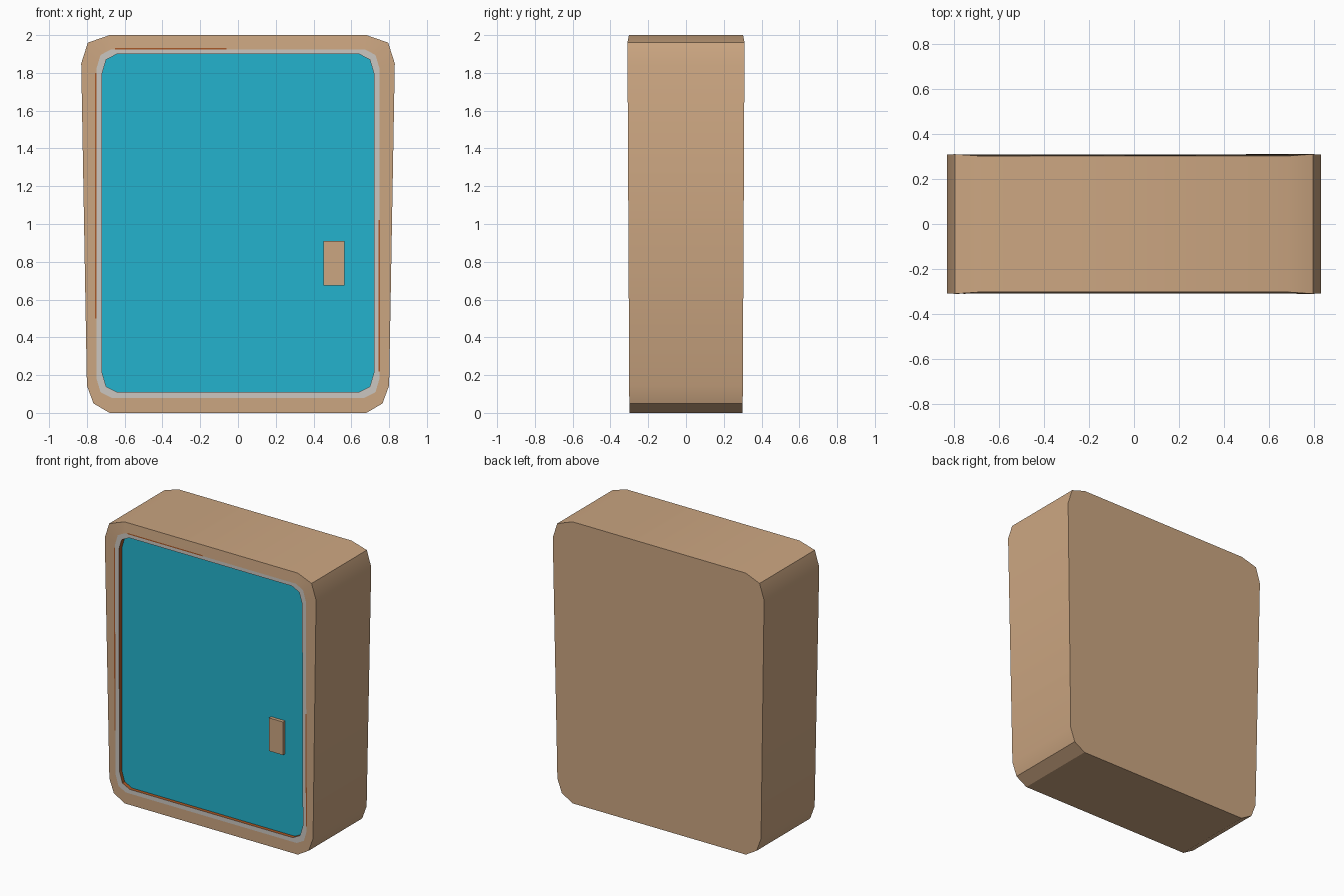
import bpy, bmesh

if "Cube" in bpy.data.objects:
    bpy.data.objects.remove(bpy.data.objects["Cube"])


def material(name, rgb):
    m = bpy.data.materials.new(name)
    m.diffuse_color = (*rgb, 1)
    m.use_nodes = True
    m.node_tree.nodes["Principled BSDF"].inputs["Base Color"].default_value = m.diffuse_color
    return m


TAN = material("tan", (0.60, 0.38, 0.22))
TEAL = material("teal", (0.017, 0.45, 0.61))
GREY = material("light grey", (0.60, 0.57, 0.53))
RUST = material("rust", (0.40, 0.10, 0.02))


def depth(z):
    """Half depth of the cabinet, slightly flared towards the top."""
    return 0.30 + 0.01 * z / 1.96 if z < 1.97 else 0.302


def finish(name, bm, mat, smooth=False):
    me = bpy.data.meshes.new(name)
    bm.to_mesh(me)
    bm.free()
    me.materials.append(mat)
    ob = bpy.data.objects.new(name, me)
    bpy.context.collection.objects.link(ob)
    if smooth:
        bpy.ops.object.select_all(action='DESELECT')
        ob.select_set(True)
        bpy.context.view_layer.objects.active = ob
        bpy.ops.object.shade_smooth_by_angle(angle=0.5236)
    return ob


def outline(half, y):
    """Mirror a right-hand profile (bottom to top) into a closed loop."""
    pts = half + [(-x, z) for x, z in reversed(half)]
    return [(x, y(z), z) for x, z in pts]


def loft(name, loops, mat, cap_start=False, cap_end=False, smooth=False):
    bm = bmesh.new()
    rings = [[bm.verts.new(p) for p in lp] for lp in loops]
    n = len(rings[0])
    for a, b in zip(rings, rings[1:]):
        for i in range(n):
            j = (i + 1) % n
            bm.faces.new((a[i], a[j], b[j], b[i]))
    if cap_start:
        bm.faces.new(rings[0][::-1])
    if cap_end:
        bm.faces.new(rings[-1])
    return finish(name, bm, mat, smooth)


def opening(w, z0, z1):
    """Right half of a rectangle with faceted corners."""
    return [(w - 0.08, z0), (w - 0.022, z0 + 0.03), (w, z0 + 0.105),
            (w, z1 - 0.105), (w - 0.022, z1 - 0.03), (w - 0.08, z1)]


shell = [(0.68, 0), (0.765, 0.05), (0.80, 0.145),
         (0.83, 1.85), (0.795, 1.96), (0.68, 2.0)]
outer = opening(0.75, 0.08, 1.925)
inner = opening(0.72, 0.11, 1.90)
front = lambda z: -depth(z)
door_y = lambda z: -0.275

# cabinet shell with front frame
loft("cabinet_body", [outline(shell, depth), outline(shell, front),
                      outline(outer, front)], TAN, cap_start=True, smooth=True)
# pale trim, recess walls and door panel
loft("door_trim", [outline(outer, front), outline(inner, front)], GREY)
loft("recess_wall", [outline(inner, front), outline(inner, door_y)], RUST)
loft("door_panel", [outline(inner, door_y)], TEAL, cap_end=True)

# thin rust slivers showing around the trim
for i, (x0, x1, z0, z1) in enumerate([(-0.758, -0.749, 0.50, 1.80),
                                      (0.745, 0.753, 0.22, 1.02),
                                      (-0.65, -0.06, 1.924, 1.932)]):
    bm = bmesh.new()
    bm.faces.new([bm.verts.new((x, -depth(z) - 0.0015, z)) for x, z in
                  ((x0, z0), (x1, z0), (x1, z1), (x0, z1))])
    finish(f"rust_gap_{i + 1}", bm, RUST)

# handle block
bm = bmesh.new()
bmesh.ops.create_cube(bm, size=1)
for v in bm.verts:
    v.co = (0.508 + v.co.x * 0.11, -0.286 + v.co.y * 0.026, 0.792 + v.co.z * 0.235)
finish("door_handle", bm, TAN)
